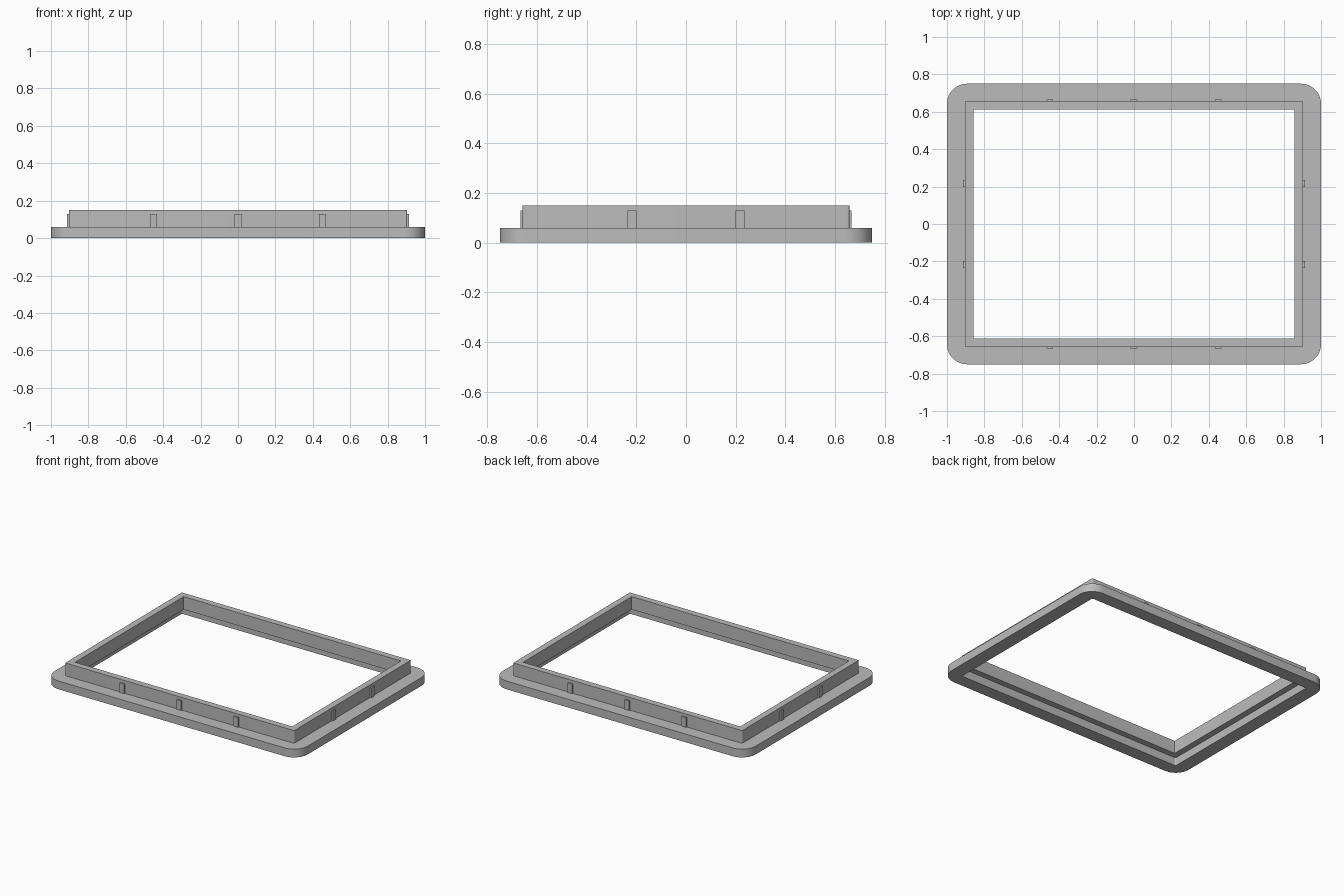
import bpy, bmesh, math

cube = bpy.data.objects.get("Cube")
if cube:
    bpy.data.objects.remove(cube, do_unlink=True)

mat = bpy.data.materials.new("grey plastic")
mat.use_nodes = True
GREY = (0.5, 0.5, 0.5, 1)
mat.diffuse_color = GREY
mat.node_tree.nodes["Principled BSDF"].inputs["Base Color"].default_value = GREY


def rounded_rect(hx, hy, r, steps=12):
    """Outline of a rectangle with rounded corners."""
    points = []
    for i, (sx, sy) in enumerate([(1, 1), (-1, 1), (-1, -1), (1, -1)]):
        for k in range(steps + 1):
            a = math.pi / 2 * (i + k / steps)
            points.append((sx * (hx - r) + r * math.cos(a),
                           sy * (hy - r) + r * math.sin(a)))
    return points


def finish(name, bm, smooth=False):
    bmesh.ops.recalc_face_normals(bm, faces=bm.faces)
    mesh = bpy.data.meshes.new(name)
    bm.to_mesh(mesh)
    bm.free()
    mesh.materials.append(mat)
    obj = bpy.data.objects.new(name, mesh)
    bpy.context.collection.objects.link(obj)
    if smooth:
        bpy.ops.object.select_all(action='DESELECT')
        obj.select_set(True)
        bpy.context.view_layer.objects.active = obj
        bpy.ops.object.shade_smooth_by_angle(angle=math.radians(30))
    return obj


def frame(name, outer, inner, z0, z1):
    """Closed ring between two matching outlines."""
    bm = bmesh.new()
    loops = [[bm.verts.new((x, y, z)) for x, y in outline]
             for outline, z in [(outer, z0), (outer, z1), (inner, z1), (inner, z0)]]
    n = len(outer)
    for j in range(4):
        a, b = loops[j], loops[(j + 1) % 4]
        for i in range(n):
            k = (i + 1) % n
            bm.faces.new((a[i], a[k], b[k], b[i]))
    return finish(name, bm, True)


def box(name, size, center):
    bm = bmesh.new()
    bmesh.ops.create_cube(bm, size=1)
    bmesh.ops.scale(bm, vec=size, verts=bm.verts)
    bmesh.ops.translate(bm, vec=center, verts=bm.verts)
    return finish(name, bm)


WALL_X, WALL_Y, FLANGE_TOP, WALL_TOP = 0.904, 0.658, 0.059, 0.15

# Flat flange with rounded outer corners, open beneath the wall
frame("flange", rounded_rect(1, 0.75, 0.108),
      rounded_rect(WALL_X - 0.002, WALL_Y - 0.002, 0.01), 0, FLANGE_TOP)

# Upright wall standing on the inner edge of the flange
frame("wall", rounded_rect(WALL_X, WALL_Y, 0.008),
      rounded_rect(0.858, 0.613, 0.001), FLANGE_TOP - 0.001, WALL_TOP)

# Small snap ribs around the outside of the wall
RIB_Z, RIB_H = 0.094, 0.07
for side, label in [(-1, "front"), (1, "back")]:
    for x in (-0.45, 0, 0.45):
        box(label + "_rib", (0.035, 0.015, RIB_H), (x, side * (WALL_Y + 0.001), RIB_Z))
for side, label in [(-1, "right"), (1, "left")]:
    for y in (-0.217, 0.217):
        box(label + "_rib", (0.015, 0.037, RIB_H), (side * (WALL_X + 0.002), y, RIB_Z))
